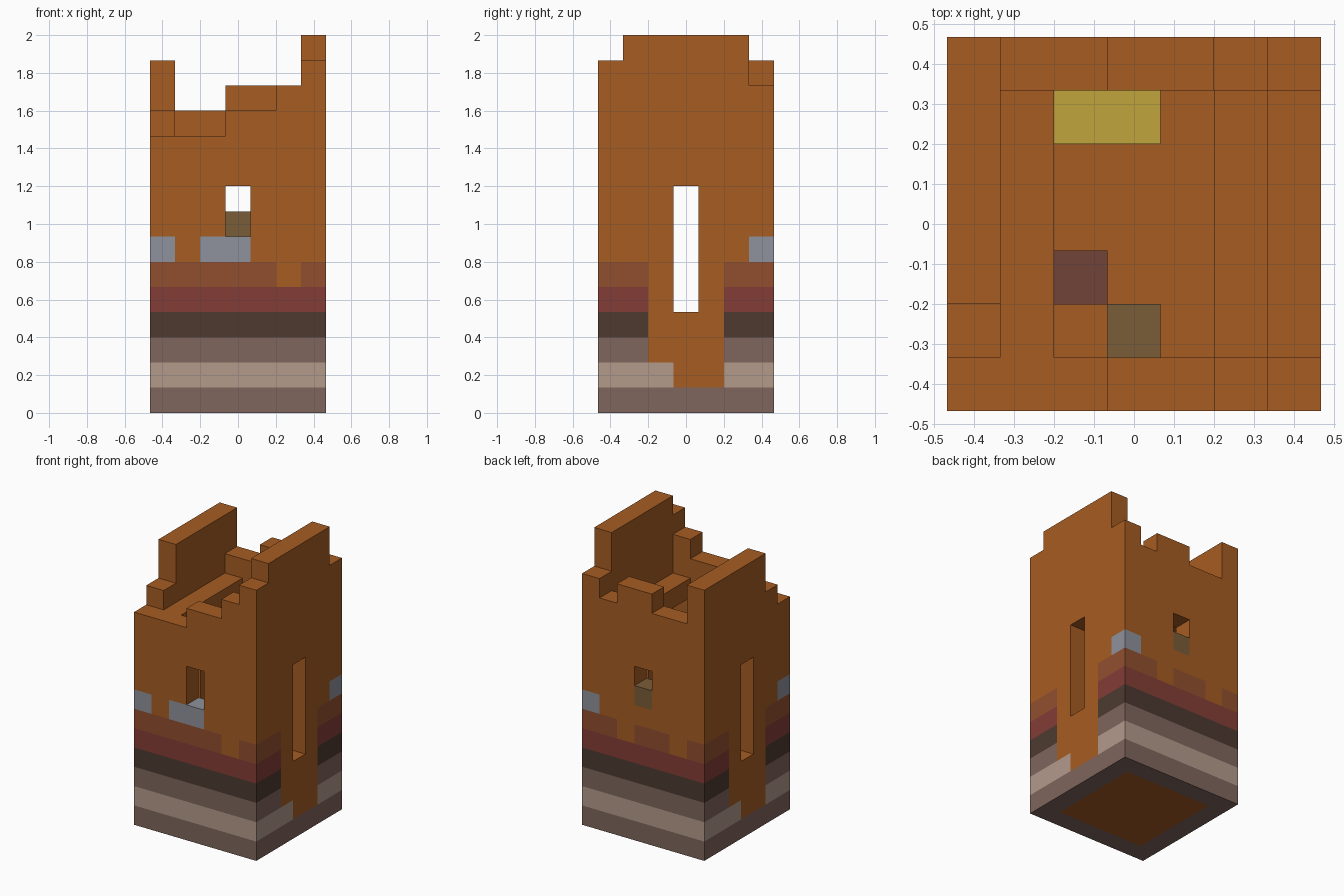
import bpy, bmesh
from mathutils import Vector

cube = bpy.data.objects.get("Cube")
if cube:
    bpy.data.objects.remove(cube, do_unlink=True)

N = 7                 # blocks per side
U = 2 / 15            # block size

COLOURS = {
    "orange_clay": "a65c22", "grey_brown": "80665d", "pale_clay": "b39a8b",
    "dark_clay": "4d3a30", "red_clay": "843d37", "rust_clay": "914f2f",
    "grey_stone": "8f929c", "olive_wood": "7a5d38", "plum_wood": "714438",
    "straw_yellow": "c0a53c",
}


def linear(c):
    return c / 12.92 if c <= 0.04045 else ((c + 0.055) / 1.055) ** 2.4


def make_material(name, code):
    rgb = [linear(v / 255) for v in bytes.fromhex(code)]
    m = bpy.data.materials.new(name)
    m.use_nodes = True
    m.diffuse_color = (*rgb, 1)
    m.node_tree.nodes["Principled BSDF"].inputs["Base Color"].default_value = (*rgb, 1)
    return m


MATS = {n: make_material(n, c) for n, c in COLOURS.items()}


def box(cells, xs, ys, zs, colour):
    for x in xs:
        for y in ys:
            for z in zs:
                cells[x, y, z] = colour


def build(name, cells, solid):
    """Mesh the outer faces of a group of blocks, hiding faces against solid."""
    bm = bmesh.new()
    used = sorted(set(cells.values()))
    verts = {}

    def vert(p):
        key = tuple(round(c * 2) for c in p)
        if key not in verts:
            verts[key] = bm.verts.new(((p.x - N / 2) * U, (p.y - N / 2) * U, p.z * U))
        return verts[key]

    for cell, colour in cells.items():
        centre = Vector(cell) + Vector((.5, .5, .5))
        for axis in range(3):
            for s in (-1, 1):
                n = Vector((0, 0, 0))
                n[axis] = s
                if tuple(int(c) for c in Vector(cell) + n) in solid:
                    continue
                a = Vector((0, 0, 0))
                a[(axis + 1) % 3] = 1
                b = n.cross(a)
                ring = [(1, 1), (-1, 1), (-1, -1), (1, -1)]
                f = bm.faces.new([vert(centre + (n + a * i + b * j) / 2) for i, j in ring])
                f.material_index = used.index(colour)
    me = bpy.data.meshes.new(name)
    bm.to_mesh(me)
    bm.free()
    for c in used:
        me.materials.append(MATS[c])
    ob = bpy.data.objects.new(name, me)
    bpy.context.scene.collection.objects.link(ob)


# Ruined wall heights, in blocks
front = [11, 11, 11, 12, 12, 13, 14]
back = [14, 12, 12, 13, 13, 12, 13]
left_side = [11, 12] + [14] * 5      # low-x wall
right_side = [14] + [15] * 5 + [13]  # high-x wall
BANDS = ["grey_brown", "pale_clay", "grey_brown", "dark_clay", "red_clay", "rust_clay"]

walls = {}


def column(x, y, height):
    for z in range(height):
        walls[x, y, z] = BANDS[z] if z < len(BANDS) else "orange_clay"


for i in range(N):
    column(0, i, left_side[i])
    column(N - 1, i, right_side[i])
for i in range(1, N - 1):
    column(i, 0, front[i])
    column(i, N - 1, back[i])

# Plain clay panels around the side slits, and worn top-band blocks
for x, kept in ((0, 4), (6, 2)):
    box(walls, [x], range(2, 5), range(1, 6), "orange_clay")
    walls[x, kept, 1] = "pale_clay"
for cell in ((5, 0, 5), (4, 6, 5), (1, 6, 5)):
    walls[cell] = "orange_clay"

# Stone patches and the wooden back sill
for cell in ((0, 0, 6), (2, 0, 6), (3, 0, 6), (6, 6, 6)):
    walls[cell] = "grey_stone"
walls[3, 6, 7] = "olive_wood"

# Openings: side slits, front window, back window
openings = [(x, 3, z) for x in (0, 6) for z in range(4, 9)]
openings += [(3, 0, 7), (3, 0, 8), (3, 6, 8)]
for cell in openings:
    del walls[cell]

# Inner floor, wall ledges and furnishings
inner = range(1, N - 1)
floor, ledges, crates, straw_bed = {}, {}, {}, {}
box(floor, inner, inner, [0], "orange_clay")
box(ledges, [1, 5], inner, [10], "orange_clay")
box(crates, [2], [1], [1, 2], "orange_clay")
box(crates, [2], [2], [1], "plum_wood")
box(crates, [3], [1], [1], "olive_wood")
box(straw_bed, [2, 3], [5], [1], "straw_yellow")

parts = {"tower_walls": walls, "inner_floor": floor, "wall_ledges": ledges,
         "crates": crates, "straw_bed": straw_bed}
solid = set().union(*parts.values())
for name, cells in parts.items():
    build(name, cells, solid)
